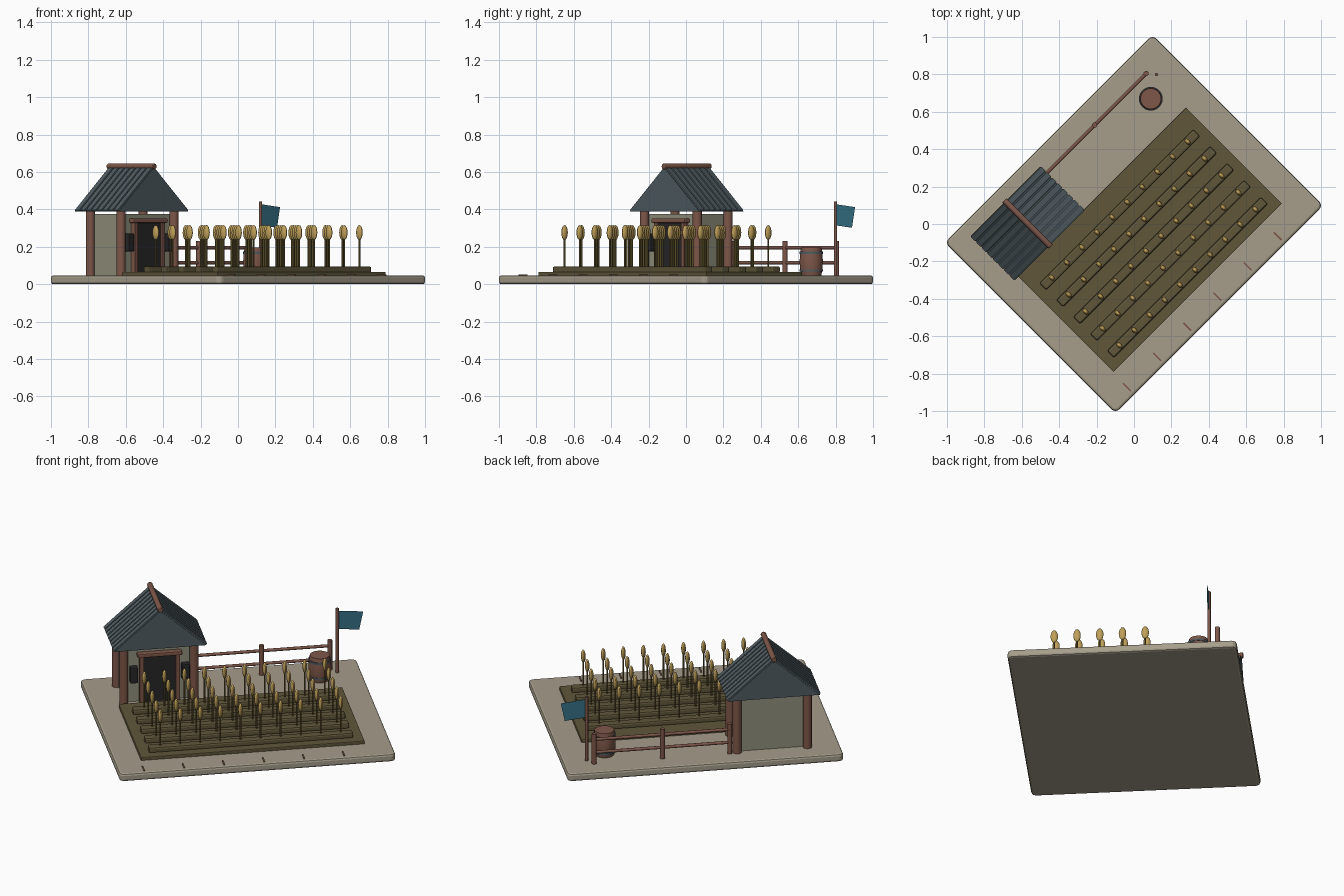
import bpy, bmesh, math
from mathutils import Vector, Matrix

cube = bpy.data.objects.get("Cube")
if cube:
    bpy.data.objects.remove(cube, do_unlink=True)

# The yard is laid out along its own long side, then turned 45 degrees
TURN = Matrix.Rotation(math.radians(45), 4, 'Z')


def material(name, rgb):
    m = bpy.data.materials.new(name)
    m.use_nodes = True
    m.diffuse_color = (*rgb, 1)
    m.node_tree.nodes["Principled BSDF"].inputs["Base Color"].default_value = (*rgb, 1)
    return m


STONE = material("pale_stone", (.38, .34, .26))
SOIL = material("olive_soil", (.115, .093, .042))
WOOD = material("red_brown_wood", (.21, .096, .068))
SLATE = material("slate_grey", (.08, .107, .12))
WALL = material("plaster_grey", (.29, .285, .21))
DARK = material("near_black", (.021, .021, .022))
GOLD = material("grain_gold", (.52, .35, .10))
STALK = material("stalk_olive", (.16, .12, .035))
CLOTH = material("teal_cloth", (.038, .17, .24))


def finish(name, bm, mat, bevel=0, smooth=False):
    bmesh.ops.recalc_face_normals(bm, faces=bm.faces)
    bm.transform(TURN)
    mesh = bpy.data.meshes.new(name)
    bm.to_mesh(mesh)
    bm.free()
    mesh.materials.append(mat)
    ob = bpy.data.objects.new(name, mesh)
    bpy.context.collection.objects.link(ob)
    if bevel:
        mod = ob.modifiers.new("bevel", 'BEVEL')
        mod.width, mod.segments, mod.limit_method = bevel, 2, 'ANGLE'
    if smooth:
        bpy.ops.object.select_all(action='DESELECT')
        ob.select_set(True)
        bpy.context.view_layer.objects.active = ob
        bpy.ops.object.shade_smooth_by_angle(angle=math.radians(40))
    return ob


def add_box(bm, lo, hi, matrix=Matrix()):
    lo, hi = Vector(lo), Vector(hi)
    m = matrix @ Matrix.Translation((lo + hi) / 2) @ Matrix.Diagonal((*(hi - lo), 1))
    return bmesh.ops.create_cube(bm, size=1, matrix=m)["verts"]


def add_rod(bm, p, q, r, sides=12):
    p, q = Vector(p), Vector(q)
    m = Matrix.Translation((p + q) / 2) @ (q - p).to_track_quat('Z', 'Y').to_matrix().to_4x4()
    bmesh.ops.create_cone(bm, cap_ends=True, segments=sides, radius1=r, radius2=r,
                          depth=(q - p).length, matrix=m)


def box(name, lo, hi, mat, bevel=0):
    bm = bmesh.new()
    add_box(bm, lo, hi)
    return finish(name, bm, mat, bevel)


def rod(name, p, q, r, mat, bevel=0):
    bm = bmesh.new()
    add_rod(bm, p, q, r)
    return finish(name, bm, mat, bevel, smooth=True)


# Ground slab with rounded corners
bm = bmesh.new()
add_box(bm, (-.786, -.645, 0), (.786, .645, .047))
upright = [e for e in bm.edges if abs(e.verts[0].co.z - e.verts[1].co.z) > .01]
bmesh.ops.bevel(bm, geom=upright, offset=.03, segments=4, profile=.5, affect='EDGES')
finish("ground_slab", bm, STONE, bevel=.012)

# Short marks along the front edge
for i in range(6):
    u = -.643 + .228 * i
    box("edge_mark", (u - .004, -.62, .045), (u + .004, -.56, .051), WOOD)

# Field with five raised rows of grain
box("field", (-.637, -.482, .04), (.637, .242, .066), SOIL, .005)
stalks, heads = bmesh.new(), bmesh.new()
for row in range(5):
    v = .108 - .128 * row
    box("planting_row", (-.582, v - .026, .06), (.582, v + .026, .096), SOIL, .01)
    for i in range(10):
        u = -.514 + .1142 * i
        add_rod(stalks, (u, v, .09), (u, v, .25), .005, 6)
        m = Matrix.Translation((u, v, .276)) @ Matrix.Diagonal((.013, .021, .04, 1))
        bmesh.ops.create_uvsphere(heads, u_segments=10, v_segments=8, radius=1, matrix=m)
finish("grain_stalks", stalks, STALK, smooth=True)
finish("grain_heads", heads, GOLD, smooth=True)

# Hut body and corner posts
CU = -.4
box("hut_walls", (CU - .19, .298, .04), (CU + .19, .505, .375), WALL)
for u in (CU - .2, CU + .2):
    for v in (.285, .517):
        rod("corner_post", (u, v, .04), (u, v, .40), .025, WOOD)

# Door, frame and side lanterns
box("door", (CU - .09, .28, .045), (CU + .1, .3, .335), DARK)
for u in (CU - .1, CU + .105):
    box("door_jamb", (u - .012, .268, .045), (u + .012, .3, .335), WOOD, .003)
box("door_lintel", (CU - .125, .26, .328), (CU + .13, .3, .352), WOOD, .006)
for u in (CU - .145, CU + .15):
    box("side_lantern", (u - .022, .258, .175), (u + .022, .3, .27), DARK, .006)

# Gabled roof: solid wedge with raised battens running down both slopes
EAVE, APEX, HALF, V0, V1 = .39, .622, .262, .238, .572
bm = bmesh.new()
ends = [[bm.verts.new((CU + du, v, z)) for du, z in ((-HALF, EAVE), (HALF, EAVE), (0, APEX))]
        for v in (V0, V1)]
tri = bm.faces.new(ends[0])
bm.faces.new(ends[1])
for i in range(3):
    j = (i + 1) % 3
    bm.faces.new((ends[0][i], ends[0][j], ends[1][j], ends[1][i]))
finish("roof", bm, SLATE)

slope = math.atan2(APEX - EAVE, HALF)
length = math.hypot(APEX - EAVE, HALF)
bm = bmesh.new()
count = 8
step = (V1 - V0) / count
for side in (0, math.pi):
    for i in range(count):
        v = V0 + step * (i + .5) - (V0 + V1) / 2
        place = (Matrix.Translation((CU, (V0 + V1) / 2, APEX))
                 @ Matrix.Rotation(side, 4, 'Z') @ Matrix.Rotation(slope, 4, 'Y'))
        add_box(bm, (0, v - step * .4, -.004), (length, v + step * .4, .009), place)
finish("roof_battens", bm, SLATE, bevel=.003)
rod("ridge_pole", (CU, V0 - .008, .63), (CU, V1 + .008, .63), .016, WOOD, .003)

# Back fence
FV = .523
for u in (-.157, .226, .615):
    rod("fence_post", (u, FV, .04), (u, FV, .23), .014, WOOD)
for z in (.115, .195):
    rod("fence_rail", (-.17, FV, z), (.62, FV, z), .009, WOOD)

# Barrel with two hoops
BU, BV = .537, .41


def lathe(name, profile, mat):
    bm = bmesh.new()
    verts = [bm.verts.new((r, 0, z)) for r, z in profile]
    edges = [bm.edges.new(pair) for pair in zip(verts, verts[1:])]
    bmesh.ops.spin(bm, geom=verts + edges, cent=(0, 0, 0), axis=(0, 0, 1),
                   angle=math.tau, steps=20)
    bmesh.ops.remove_doubles(bm, verts=bm.verts, dist=.0005)
    bm.transform(Matrix.Translation((BU, BV, 0)))
    finish(name, bm, mat, smooth=True)


lathe("barrel", [(0, .045), (.054, .045), (.061, .08), (.063, .12), (.061, .16),
                 (.055, .197), (0, .197)], WOOD)
for z in (.073, .168):
    lathe("barrel_hoop", [(.056, z - .006), (.064, z - .006), (.064, z + .006),
                          (.056, z + .006), (.056, z - .006)], SLATE)

# Flag on its pole
PU, PV = .65, .48
rod("flag_pole", (PU, PV, .04), (PU, PV, .443), .009, WOOD)
bm = bmesh.new()
bm.faces.new([bm.verts.new((PU + du, PV, z)) for du, z in
              ((0, .315), (.125, .302), (.148, .412), (0, .428))])
finish("flag", bm, CLOTH)
